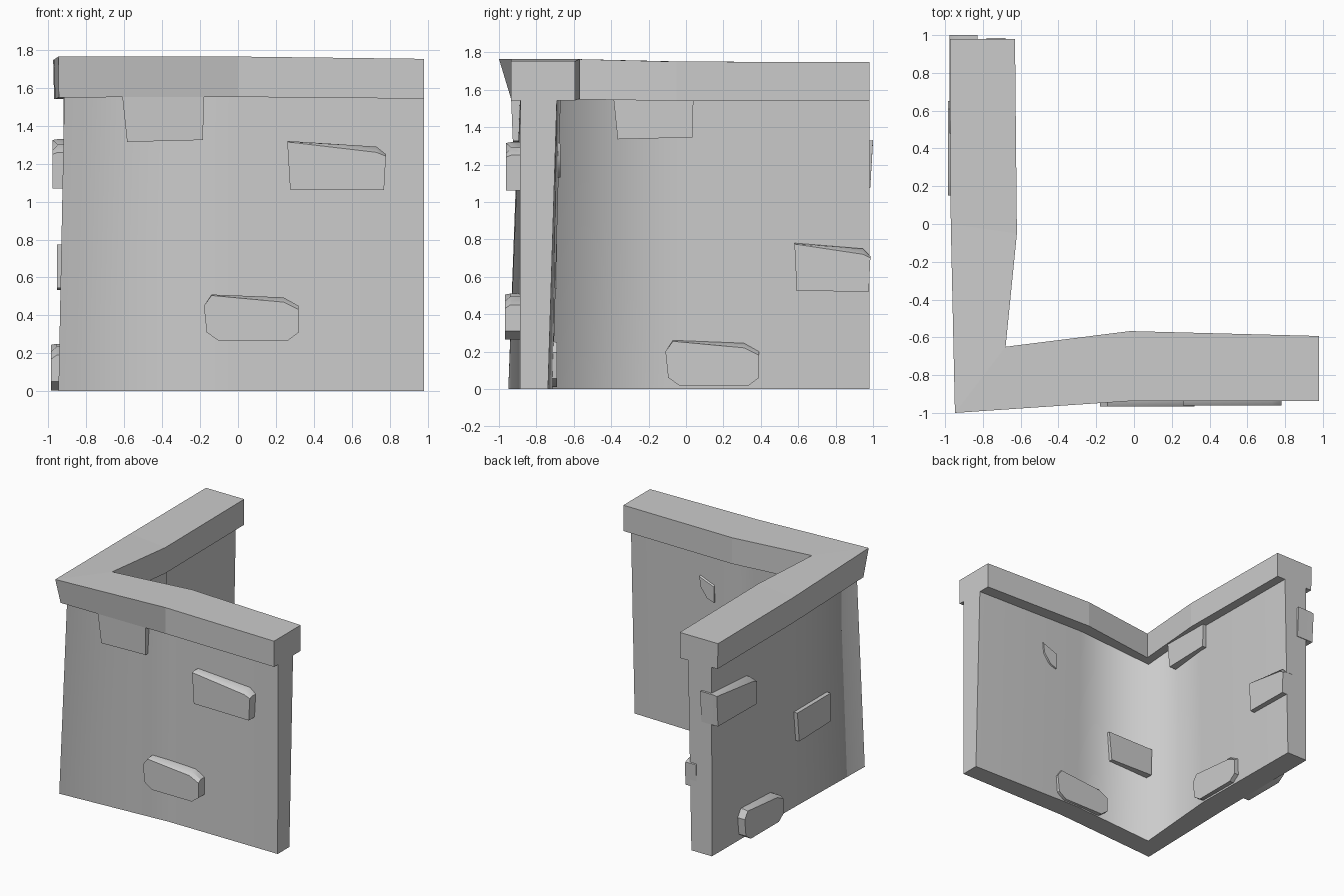
import bpy, bmesh
from math import radians

if "Cube" in bpy.data.objects:
    bpy.data.objects.remove(bpy.data.objects["Cube"])


def ribbon(name, bottom, top, smooth):
    """L-shaped solid. bottom/top = (outer, inner) lists of 5 (x, y, z) points."""
    bm = bmesh.new()
    ob, ib = [[bm.verts.new(p) for p in side] for side in bottom]
    ot, it = [[bm.verts.new(p) for p in side] for side in top]
    for i in range(4):
        j = i + 1
        bm.faces.new((ob[i], ob[j], ib[j], ib[i]))
        bm.faces.new((ot[i], it[i], it[j], ot[j]))
        for lo, hi in ((ob, ot), (ib, it)):
            f = bm.faces.new((lo[i], lo[j], hi[j], hi[i]))
            f.smooth = smooth
    for i in (0, 4):
        bm.faces.new((ob[i], ib[i], it[i], ot[i]))
    bmesh.ops.recalc_face_normals(bm, faces=bm.faces)
    # keep borders of the smooth sides crisp
    for e in bm.edges:
        e.smooth = all(f.smooth for f in e.link_faces)
    return finish(name, bm)


def finish(name, bm):
    me = bpy.data.meshes.new(name)
    bm.to_mesh(me)
    bm.free()
    ob = bpy.data.objects.new(name, me)
    bpy.context.collection.objects.link(ob)
    return ob


def at(points, z):
    return [(x, y, h) for (x, y), h in zip(points, z)]


# Wall: order is left arm end, left middle, corner, front middle, front end
flat, high = [0] * 5, [1.56] * 5
ribbon("wall",
       (at([(-.92, .98), (-.925, -.02), (-.947, -.95), (0, -.888), (.98, -.888)], flat),
        at([(-.735, .98), (-.725, -.03), (-.785, -.765), (-.02, -.712), (.98, -.738)], flat)),
       (at([(-.917, .98), (-.92, -.02), (-.916, -.893), (0, -.886), (.98, -.886)], high),
        at([(-.705, .98), (-.695, -.03), (-.755, -.725), (-.02, -.67), (.98, -.69)], high)),
       True)

# Coping on top of the wall
low = [1.54, 1.54, 1.55, 1.552, 1.543]
cap = [1.748, 1.75, 1.765, 1.765, 1.753]
inner = [(-.63, .98), (-.62, -.05), (-.68, -.65), (-.02, -.567), (.98, -.593)]
ribbon("coping",
       (at([(-.97, .98), (-.965, 0), (-.945, -.935), (0, -.935), (.98, -.935)], low), at(inner, low)),
       (at([(-.975, .98), (-.97, 0), (-.948, -1), (0, -.936), (.98, -.936)], cap), at(inner, cap)),
       False)

# Brick outlines: (across, up, drop of the outer top edge)
SQUARE = [(-.61, 1.555, 0), (-.585, 1.315, 0), (-.185, 1.325, 0), (-.18, 1.555, 0)]
WEDGE = [(.26, 1.32, .005), (.275, 1.065, 0), (.77, 1.06, 0), (.78, 1.25, .01), (.73, 1.29, .03)]
ROUND = [(-.18, .45, 0), (-.14, .51, .005), (.24, .495, .025), (.32, .45, .02),
         (.32, .31, 0), (.26, .265, 0), (-.1, .265, 0), (-.165, .31, 0)]
CHIP = [(-.35, 1.33, .02), (-.34, 1.23, 0), (-.28, 1.15, 0), (-.22, 1.13, 0), (-.22, 1.28, .02)]

# Wall sides: (direction across, direction outward)
SIDES = {"front": ((1, 0), (0, -1)), "inner_left": ((0, 1), (1, 0)),
         "outer_left": ((0, -1), (-1, 0)), "inner_front": ((-1, 0), (0, 1))}


def brick(side, shape, out, du=0, dv=0, width=1, depth=.1, lean=0):
    (tx, ty), (nx, ny) = SIDES[side]
    u0 = min(p[0] for p in shape)
    v1 = max(p[1] for p in shape)
    bm = bmesh.new()
    rings = []
    for w, k in ((out - depth, 0), (out - .028, 0), (out, 1)):
        ring = []
        for u, v, d in shape:
            a = u0 + (u - u0) * width + du
            ww = w + k * lean * (v1 - v)
            ring.append(bm.verts.new((tx * a + nx * ww, ty * a + ny * ww, v + dv - d * k)))
        rings.append(ring)
    bm.faces.new(rings[0])
    bm.faces.new(rings[2])
    n = len(shape)
    for a, b in zip(rings, rings[1:]):
        for i in range(n):
            j = (i + 1) % n
            bm.faces.new((a[i], a[j], b[j], b[i]))
    bmesh.ops.recalc_face_normals(bm, faces=bm.faces)
    ob = finish("brick_" + side, bm)
    bpy.ops.object.select_all(action='DESELECT')
    ob.select_set(True)
    bpy.context.view_layer.objects.active = ob
    bpy.ops.object.shade_smooth_by_angle(angle=radians(35))


# Bricks on the front
brick("front", SQUARE, .935, lean=-.04)
brick("front", WEDGE, .962)
brick("front", ROUND, .967)
# Bricks on the inside of the left arm
brick("inner_left", SQUARE, -.665, .22, .02)
brick("inner_left", WEDGE, -.68, .32, -.54, .78)
brick("inner_left", ROUND, -.69, .07, -.25)
# Bricks on the outside of the left arm
brick("outer_left", SQUARE, .955, .68, -.78)
brick("outer_left", WEDGE, .978, -1.26, .01, depth=.15)
brick("outer_left", ROUND, .985, -.47, -.26)
# Bricks on the inside of the front arm
brick("inner_front", SQUARE, -.69, .94, -.78)
brick("inner_front", CHIP, -.672)
brick("inner_front", ROUND, -.69, -.01, -.255)
